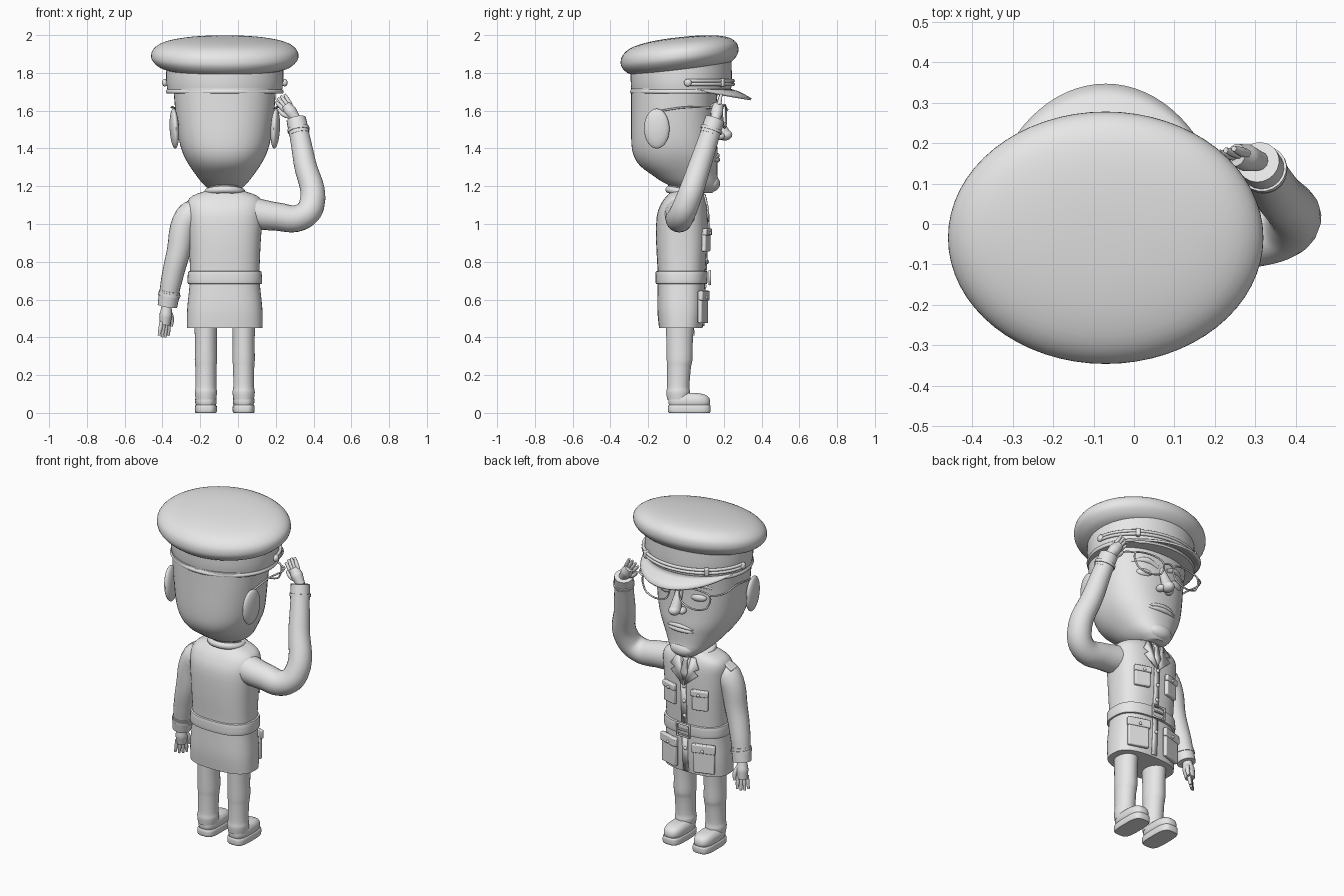
import bpy, bmesh, math
from mathutils import Vector

if "Cube" in bpy.data.objects:
    bpy.data.objects.remove(bpy.data.objects["Cube"])

CX = -0.07  # body centre line
grey = bpy.data.materials.new("plain_grey")
grey.diffuse_color = (0.8, 0.8, 0.8, 1)
grey.use_nodes = True
grey.node_tree.nodes["Principled BSDF"].inputs["Base Color"].default_value = grey.diffuse_color


def add_mesh(name, bm):
    bmesh.ops.recalc_face_normals(bm, faces=bm.faces)
    me = bpy.data.meshes.new(name)
    bm.to_mesh(me)
    bm.free()
    ob = bpy.data.objects.new(name, me)
    bpy.context.collection.objects.link(ob)
    me.materials.append(grey)
    return ob


def catmull(rows, steps):
    out = []
    for i in range(len(rows) - 1):
        a, b, c, d = rows[max(i - 1, 0)], rows[i], rows[i + 1], rows[min(i + 2, len(rows) - 1)]
        for k in range(steps):
            t = k / steps
            out.append([0.5 * (2 * q + (r - p) * t + (2 * p - 5 * q + 4 * r - s) * t * t
                               + (3 * q - p - 3 * r + s) * t ** 3) for p, q, r, s in zip(a, b, c, d)])
    return out + [list(rows[-1])]


# Stack of rounded sections; each row is height, half width, back y, front y
def loft(name, rows, cx=CX, power=2.0, seg=48, steps=3, shear=0.0):
    bm = bmesh.new()
    rings = []
    for z, hx, y0, y1 in catmull(rows, steps):
        ring = []
        for i in range(seg):
            c, s = math.cos(i * math.tau / seg), math.sin(i * math.tau / seg)
            y = (y0 + y1) / 2 + (y1 - y0) / 2 * math.copysign(abs(s) ** (2 / power), s)
            x = cx + hx * math.copysign(abs(c) ** (2 / power), c)
            ring.append(bm.verts.new((x, y, z + shear * (y + 0.034))))
        rings.append(ring)
    for a, b in zip(rings, rings[1:]):
        for i in range(seg):
            j = (i + 1) % seg
            bm.faces.new((a[i], a[j], b[j], b[i]))
    bm.faces.new(rings[0])
    bm.faces.new(rings[-1])
    return add_mesh(name, bm)


# Front surface y of a loft at a sideways offset and height
def front_y(rows, dx, z, power):
    for a, b in zip(rows, rows[1:]):
        if a[0] <= z <= b[0]:
            t = (z - a[0]) / (b[0] - a[0])
            _, hx, y0, y1 = [p + (q - p) * t for p, q in zip(a, b)]
            u = min(abs(dx) / hx, 1)
            return (y0 + y1) / 2 + (y1 - y0) / 2 * (1 - u ** power) ** (1 / power)
    return 0.0


def tube(name, pts, radii, cyclic=False, poly=False, res=5):
    cu = bpy.data.curves.new(name, 'CURVE')
    cu.dimensions = '3D'
    cu.bevel_depth = 1.0
    cu.bevel_resolution = res
    cu.resolution_u = 6
    cu.use_fill_caps = True
    if not isinstance(radii, (list, tuple)):
        radii = [radii] * len(pts)
    sp = cu.splines.new('POLY' if poly else 'BEZIER')
    store = sp.points if poly else sp.bezier_points
    store.add(len(pts) - 1)
    for p, co, r in zip(store, pts, radii):
        p.co = (*co, 1) if poly else co
        p.radius = r
        if not poly:
            p.handle_left_type = p.handle_right_type = 'AUTO'
    sp.use_cyclic_u = cyclic
    cu.materials.append(grey)
    ob = bpy.data.objects.new(name, cu)
    bpy.context.collection.objects.link(ob)
    return ob


def ball(name, loc, size, rot=(0, 0, 0)):
    bm = bmesh.new()
    bmesh.ops.create_uvsphere(bm, u_segments=24, v_segments=14, radius=1)
    bmesh.ops.scale(bm, vec=size, verts=bm.verts)
    ob = add_mesh(name, bm)
    ob.location, ob.rotation_euler = loc, rot
    return ob


def block(name, loc, size, rot=(0, 0, 0), bevel=0.006):
    bm = bmesh.new()
    bmesh.ops.create_cube(bm, size=1)
    bmesh.ops.scale(bm, vec=size, verts=bm.verts)
    ob = add_mesh(name, bm)
    ob.location, ob.rotation_euler = loc, rot
    mod = ob.modifiers.new("bevel", 'BEVEL')
    mod.width, mod.segments = bevel, 2
    return ob


def hand(name, wrist, along, across, length, thumb_side):
    w, d, s = Vector(wrist), Vector(along).normalized(), Vector(across).normalized()
    tube(name + "_palm", [w - d * 0.02, w + d * length * 0.25, w + d * length * 0.55], [0.024, 0.034, 0.028])
    for i in range(4):
        o = (i - 1.5)
        a = w + d * length * 0.45 + s * o * 0.015
        b = w + d * length * (0.97 - 0.05 * abs(o)) + s * o * 0.021
        tube(name + "_finger", [a, (a + b) / 2, b], [0.012, 0.011, 0.007], res=3)
    t = s * thumb_side
    tube(name + "_thumb", [w + d * length * 0.1 + t * 0.015, w + d * length * 0.35 + t * 0.04,
                           w + d * length * 0.6 + t * 0.045], [0.014, 0.013, 0.008], res=3)


# Cap: puffy tilted crown, band and lower lip
loft("cap_crown", [(z, hx, -0.034 - hx * 0.8, -0.034 + hx * 0.8) for z, hx in
     [(1.815, 0.30), (1.83, 0.345), (1.86, 0.38), (1.89, 0.39), (1.925, 0.378),
      (1.957, 0.33), (1.977, 0.24), (1.987, 0.12), (1.989, 0.01)]], shear=0.11, seg=64)
loft("cap_band", [(1.69, 0.3, -0.285, 0.235), (1.76, 0.31, -0.293, 0.243), (1.87, 0.308, -0.29, 0.24)], seg=64)
loft("cap_lip", [(1.69, 0.306, -0.291, 0.241), (1.7, 0.312, -0.297, 0.247), (1.712, 0.306, -0.291, 0.241)], seg=64)

# Visor: crescent sloping down to the front
bm = bmesh.new()
grid = []
low = math.sin(math.radians(15))
for i in range(33):
    t = math.radians(15 + 150 * i / 32)
    k = 0.03 + 0.97 * (math.sin(t) - low) / (1 - low)
    grid.append([bm.verts.new((CX + 0.305 * math.cos(t), -0.025 + 0.262 * math.sin(t) + 0.11 * k * f,
                               1.715 - 0.05 * k * f ** 1.4)) for f in (0, 0.33, 0.67, 1)])
for a, b in zip(grid, grid[1:]):
    for j in range(3):
        bm.faces.new((a[j], a[j + 1], b[j + 1], b[j]))
visor = add_mesh("cap_visor", bm)
visor.modifiers.new("thickness", 'SOLIDIFY').thickness = 0.012

# Cap strap with side knobs
for dz in (0, 0.018):
    tube("cap_strap", [(CX + 0.318 * math.cos(math.radians(a)), -0.025 + 0.275 * math.sin(math.radians(a)), 1.74 + dz)
                       for a in range(6, 175, 12)], 0.009, res=3)
for s in (-1, 1):
    ball("strap_knob", (CX + s * 0.318, 0.01, 1.748), (0.014, 0.02, 0.02))
    block("strap_slide", (CX + s * 0.2, 0.19, 1.749), (0.025, 0.03, 0.045), (0, 0, -s * 0.7))

# Head and neck
head_rows = [(1.165, 0.05, 0.04, 0.14), (1.19, 0.09, -0.05, 0.165), (1.22, 0.122, -0.12, 0.17),
             (1.26, 0.153, -0.18, 0.166), (1.31, 0.188, -0.245, 0.166), (1.37, 0.22, -0.28, 0.168),
             (1.45, 0.243, -0.29, 0.163), (1.6, 0.262, -0.29, 0.16), (1.72, 0.272, -0.29, 0.17)]
loft("head", head_rows, power=2.3)
loft("neck", [(1.08, 0.085, -0.09, 0.07), (1.18, 0.08, -0.085, 0.07), (1.26, 0.09, -0.13, 0.07)])


def face(dx, z, out=0.0):
    return (CX + dx, front_y(head_rows, dx, z, 2.3) + out, z)


# Facial features
tube("nose_bridge", [face(0, 1.6, -0.01), face(0, 1.54, 0.015), face(0, 1.475, 0.04)], [0.018, 0.024, 0.034])
ball("nose_tip", (CX, 0.205, 1.472), (0.034, 0.04, 0.03))
ball("chin", (CX, 0.135, 1.215), (0.075, 0.045, 0.045))
for z, r, bend in ((1.362, 0.013, -0.012), (1.34, 0.015, -0.004)):
    tube("lip", [face(dx, z + bend * (dx / 0.09) ** 2, -0.002) for dx in (-0.09, -0.05, 0, 0.05, 0.09)],
         [0.003, r * 0.8, r, r * 0.8, 0.003])
for s in (-1, 1):
    ball("nostril", (CX + s * 0.03, 0.178, 1.465), (0.022, 0.028, 0.02))
    ball("eye", face(s * 0.11, 1.55, -0.012), (0.048, 0.022, 0.024), (0, 0, -s * 0.25))
    tube("brow", [face(s * dx, z, -0.006) for dx, z in ((0.03, 1.605), (0.1, 1.628), (0.18, 1.612))],
         [0.012, 0.017, 0.008])
    # Ear
    ball("ear", (CX + s * 0.267, -0.155, 1.505), (0.024, 0.068, 0.106), (0, s * 0.05, -s * 0.12))
    # Spectacle rim and side arm
    rim = [(0.035, 1.6), (0.05, 1.617), (0.2, 1.622), (0.222, 1.61), (0.215, 1.55), (0.19, 1.522), (0.07, 1.522), (0.045, 1.545)]
    tube("spectacle_rim", [(CX + s * dx, 0.212 - 0.4 * dx * dx, z) for dx, z in rim], 0.005, cyclic=True, res=2)
    tube("spectacle_arm", [(CX + s * 0.222, 0.193, 1.612), (CX + s * 0.268, 0.16, 1.615), (CX + s * 0.272, 0.0, 1.618),
                           (CX + s * 0.268, -0.13, 1.6)], 0.005, res=2)
tube("spectacle_bridge", [(CX - 0.035, 0.212, 1.6), (CX, 0.22, 1.607), (CX + 0.035, 0.212, 1.6)], 0.005, res=2)

# Jacket with skirt, and belt
coat = [(0.45, 0.2, -0.143, 0.088), (0.55, 0.199, -0.152, 0.098), (0.68, 0.186, -0.15, 0.1), (0.75, 0.184, -0.15, 0.103),
        (0.9, 0.19, -0.158, 0.112), (1.04, 0.2, -0.155, 0.113), (1.11, 0.2, -0.13, 0.108),
        (1.15, 0.17, -0.1, 0.095), (1.178, 0.09, -0.07, 0.075)]
loft("jacket", coat, power=2.6)
loft("belt", [(0.683, 0.19, -0.156, 0.108), (0.69, 0.197, -0.161, 0.113), (0.742, 0.195, -0.161, 0.115),
              (0.75, 0.188, -0.156, 0.11)], power=2.6)
tube("belt_buckle", [(CX + a * 0.04, 0.126, 0.716 + b * 0.036) for a, b in ((-1, -1), (1, -1), (1, 1), (-1, 1))],
     0.007, cyclic=True, poly=True, res=2)
block("buckle_pin", (CX, 0.124, 0.716), (0.07, 0.012, 0.01), bevel=0.003)
tube("collar", [(CX + 0.09 * math.cos(a), -0.005 + 0.085 * math.sin(a), 1.168 - 0.014 * math.sin(a))
                for a in [i * math.tau / 12 for i in range(12)]], 0.019, cyclic=True)


def coat_point(dx, z, out):
    return (CX + dx, front_y(coat, dx, z, 2.6) + out, z)


def plate(name, outline, out, thick):
    bm = bmesh.new()
    bm.faces.new([bm.verts.new(coat_point(dx, z, out)) for dx, z in outline])
    plate_ob = add_mesh(name, bm)
    mod = plate_ob.modifiers.new("thickness", 'SOLIDIFY')
    mod.thickness, mod.offset = thick, 0


# Front closure, buttons and tie
for z0, z1 in ((0.46, 0.68), (0.755, 1.0)):
    plate("front_seam", [(-0.012, z0), (0.022, z0), (0.022, z1), (-0.012, z1)], 0.004, 0.008)
for z in (0.6, 0.8, 0.89, 0.98):
    ball("button", coat_point(0, z, 0.008), (0.011, 0.008, 0.011))
plate("tie", [(0, 1.01), (0.022, 1.06), (0.012, 1.13), (0.02, 1.15), (-0.02, 1.15), (-0.012, 1.13), (-0.022, 1.06)],
      0.006, 0.008)

for s in (-1, 1):
    # Lapel
    plate("lapel", [(s * dx, z) for dx, z in ((0.003, 0.985), (0.088, 1.06), (0.062, 1.082), (0.092, 1.098),
                                            (0.06, 1.155), (0.035, 1.155))], 0.009, 0.01)
    # Chest and skirt pockets with flaps
    for label, dx, z, w, h in (("chest_pocket", 0.1, 0.915, 0.09, 0.12), ("skirt_pocket", 0.115, 0.56, 0.12, 0.17)):
        turn = (0, 0, -s * 0.3)
        block(label, coat_point(s * dx, z, 0.004), (w, 0.024, h), turn)
        block(label + "_flap", coat_point(s * dx, z + h * 0.36, 0.011), (w * 1.12, 0.024, h * 0.3), turn)
        ball(label + "_button", coat_point(s * dx, z + h * 0.3, 0.025), (0.009, 0.007, 0.009))
    # Shoulder strap
    block("shoulder_strap", (CX + s * 0.19, -0.02, 1.118), (0.11, 0.055, 0.014), (0, s * 0.55, 0))
    # Trouser leg with hem
    lx = CX + s * 0.1
    loft("trouser_leg", [(0.07, 0.054, -0.1, 0.02), (0.11, 0.059, -0.104, 0.022), (0.14, 0.055, -0.1, 0.018),
                         (0.24, 0.056, -0.1, 0.026), (0.28, 0.059, -0.102, 0.034), (0.38, 0.058, -0.104, 0.036),
                         (0.5, 0.062, -0.107, 0.045)], cx=lx, seg=32)
    # Shoe
    loft("shoe_sole", [(0.0, 0.054, -0.09, 0.125), (0.008, 0.058, -0.095, 0.13), (0.034, 0.058, -0.095, 0.13),
                       (0.042, 0.053, -0.09, 0.125)], cx=lx, power=3.5, seg=40)
    loft("shoe_upper", [(0.036, 0.05, -0.088, 0.122), (0.055, 0.057, -0.093, 0.128), (0.08, 0.055, -0.092, 0.122),
                        (0.097, 0.044, -0.088, 0.1), (0.105, 0.03, -0.08, 0.06)], cx=lx, power=2.8, seg=40)

# Lowered arm
tube("lowered_arm", [(-0.2, -0.03, 1.085), (-0.262, -0.03, 1.04), (-0.318, -0.03, 0.84), (-0.352, -0.015, 0.7),
                     (-0.374, 0.0, 0.575)], [0.055, 0.072, 0.062, 0.056, 0.047], res=8)
tube("lowered_cuff", [(-0.361, -0.01, 0.645), (-0.374, 0, 0.565)], [0.056, 0.052], poly=True, res=8)
tube("lowered_cuff_trim", [(-0.3625, -0.008, 0.632), (-0.365, -0.007, 0.617)], 0.059, poly=True, res=8)
hand("lowered_hand", (-0.378, 0.005, 0.56), (-0.1, 0.1, -1), (0.8, 0.6, 0), 0.17, 1)

# Saluting arm
tube("saluting_arm", [(0.06, -0.03, 1.06), (0.2, -0.035, 1.04), (0.33, -0.03, 1.035), (0.39, 0.0, 1.1),
                      (0.352, 0.08, 1.33), (0.312, 0.148, 1.54)], [0.085, 0.075, 0.07, 0.068, 0.059, 0.05], res=8)
tube("saluting_cuff", [(0.325, 0.126, 1.475), (0.308, 0.153, 1.555)], [0.054, 0.052], poly=True, res=8)
tube("saluting_cuff_trim", [(0.3215, 0.132, 1.492), (0.319, 0.137, 1.507)], 0.059, poly=True, res=8)
hand("saluting_hand", (0.3, 0.158, 1.565), (-0.6, 0.16, 0.8), (0.75, 0.25, 0.6), 0.145, -1)

# Smooth shading with crisp edges
bpy.ops.object.select_all(action='DESELECT')
for ob in bpy.context.scene.objects:
    if ob.type == 'MESH':
        ob.select_set(True)
        bpy.context.view_layer.objects.active = ob
bpy.ops.object.shade_smooth_by_angle(angle=math.radians(40))
